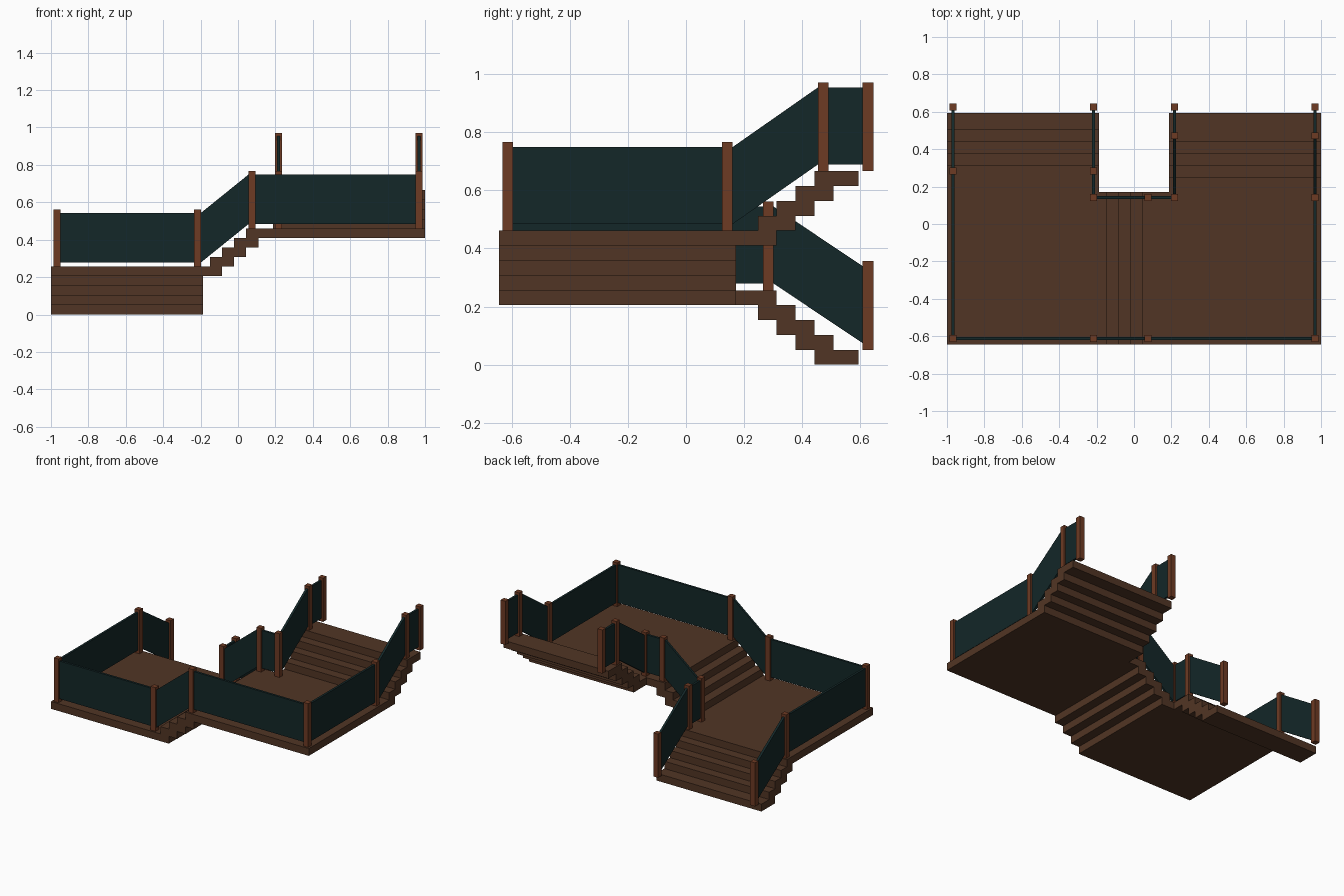
import bpy, bmesh
from mathutils import Vector

if "Cube" in bpy.data.objects:
    bpy.data.objects.remove(bpy.data.objects["Cube"])


def material(name, col):
    m = bpy.data.materials.new(name)
    m.diffuse_color = (*col, 1)
    m.use_nodes = True
    m.node_tree.nodes["Principled BSDF"].inputs["Base Color"].default_value = m.diffuse_color
    return m


WOOD = material("brown wood", (0.083, 0.036, 0.018))
POST = material("red brown wood", (0.155, 0.043, 0.017))
PANEL = material("dark teal panel", (0.0065, 0.02, 0.021))


def prism(name, outline, offset, mat):
    """Flat polygon extruded along an offset vector."""
    bm = bmesh.new()
    face = bm.faces.new([bm.verts.new(p) for p in outline])
    ext = bmesh.ops.extrude_face_region(bm, geom=[face])
    verts = [g for g in ext["geom"] if isinstance(g, bmesh.types.BMVert)]
    bmesh.ops.translate(bm, verts=verts, vec=offset)
    bmesh.ops.recalc_face_normals(bm, faces=bm.faces)
    me = bpy.data.meshes.new(name)
    bm.to_mesh(me)
    bm.free()
    me.materials.append(mat)
    ob = bpy.data.objects.new(name, me)
    bpy.context.collection.objects.link(ob)
    return ob


def box(name, x0, x1, y0, y1, z0, z1, mat):
    pts = [(x0, y0, z0), (x1, y0, z0), (x1, y1, z0), (x0, y1, z0)]
    return prism(name, pts, (0, 0, z1 - z0), mat)


RISE, GO = 0.0512, 0.065          # step height and going
FRONT, NOTCH, END = -0.644, 0.172, 0.312
IN = 0.187                        # inner edge of outer flights
LOW, HIGH = 5 * RISE, 9 * RISE    # landing floor levels

# Landings: L-shaped slabs
for name, s, edge, top in (("lower_landing", -1, 0.086, LOW), ("upper_landing", 1, 0.044, HIGH)):
    xy = [(s, FRONT), (s * edge, FRONT), (s * edge, NOTCH), (s * IN, NOTCH), (s * IN, END), (s, END)]
    prism(name, [(x, y, top - RISE) for x, y in xy], (0, 0, RISE), WOOD)

# Middle flight, climbing to the right
for i in range(3):
    x = -0.151 + i * GO
    box("middle_step", x, x + 2 * GO, FRONT, NOTCH, LOW + i * RISE, LOW + (i + 1) * RISE, WOOD)

# Outer flights: left descends to the back, right climbs to the back
for i in range(4):
    y = END - GO + i * GO
    y1 = 0.593 if i == 3 else y + 2 * GO
    box("lower_step", -1, -IN, y, y1, LOW - (i + 2) * RISE, LOW - (i + 1) * RISE, WOOD)
    box("upper_step", IN, 1, y, y1, HIGH + i * RISE, HIGH + (i + 1) * RISE, WOOD)

# Railing runs: chains of (x, y, floor level)
XO, XI, XM = 0.968, 0.216, 0.075
YF, YB, YD, YU, YE = -0.613, 0.142, 0.283, 0.472, 0.626
BOT, TOP = LOW - 4 * RISE, HIGH + 4 * RISE
runs = [
    [(-XO, YE, BOT), (-XO, YD, LOW), (-XO, YF, LOW), (-XI, YF, LOW), (XM, YF, HIGH),
     (XO, YF, HIGH), (XO, YB, HIGH), (XO, YU, TOP), (XO, YE, TOP)],
    [(-XI, YE, BOT), (-XI, YD, LOW), (-XI, YB, LOW), (XM, YB, HIGH), (XI, YB, HIGH),
     (XI, YU, TOP), (XI, YE, TOP)],
]
H, T = 0.0185, 0.016              # post half width, panel thickness
for run in runs:
    for x, y, z in run:
        box("post", x - H, x + H, y - H, y + H, z, z + 0.306, POST)
    for a, b in zip(run, run[1:]):
        a, b = Vector(a), Vector(b)
        d = Vector((b.x - a.x, b.y - a.y, 0)).normalized()
        side = Vector((-d.y, d.x, 0)) * T
        a, b = a + d * H - side / 2, b - d * H - side / 2
        lo, hi = Vector((0, 0, 0.023)), Vector((0, 0, 0.288))
        prism("railing_panel", [a + lo, b + lo, b + hi, a + hi], side, PANEL)
